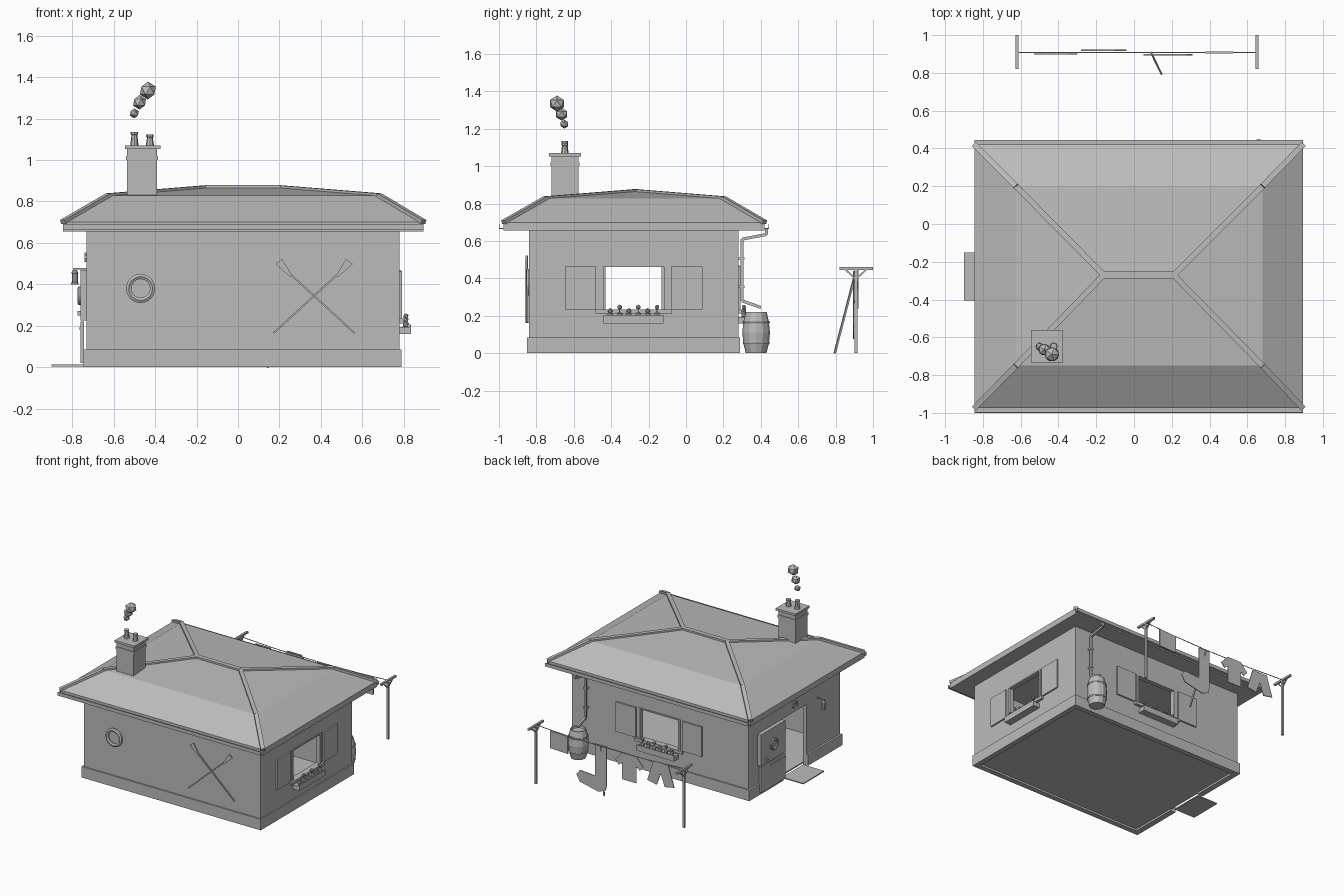
import bpy, bmesh, math
from mathutils import Vector, Matrix

if "Cube" in bpy.data.objects:
    bpy.data.objects.remove(bpy.data.objects["Cube"])

mat = bpy.data.materials.new("plain_grey")
mat.diffuse_color = (0.5, 0.5, 0.5, 1)
mat.use_nodes = True
mat.node_tree.nodes["Principled BSDF"].inputs["Base Color"].default_value = mat.diffuse_color


def finish(name, bm):
    bmesh.ops.recalc_face_normals(bm, faces=bm.faces)
    me = bpy.data.meshes.new(name)
    bm.to_mesh(me)
    bm.free()
    me.materials.append(mat)
    ob = bpy.data.objects.new(name, me)
    bpy.context.collection.objects.link(ob)
    return ob


def box(name, x0, x1, y0, y1, z0, z1):
    bm = bmesh.new()
    m = Matrix.Translation(((x0 + x1) / 2, (y0 + y1) / 2, (z0 + z1) / 2)) @ \
        Matrix.Diagonal((abs(x1 - x0), abs(y1 - y0), abs(z1 - z0), 1))
    bmesh.ops.create_cube(bm, size=1, matrix=m)
    return finish(name, bm)


def beam(name, a, b, w, h):
    """Rectangular bar from a to b."""
    a, b = Vector(a), Vector(b)
    d = b - a
    m = Matrix.Translation((a + b) / 2) @ d.to_track_quat('Y', 'Z').to_matrix().to_4x4() @ \
        Matrix.Diagonal((w, d.length, h, 1))
    bm = bmesh.new()
    bmesh.ops.create_cube(bm, size=1, matrix=m)
    return finish(name, bm)


def lathe(name, profile, loc, sides, axis='Z'):
    """Closed turned shape; profile holds (radius, height) pairs."""
    turn = {'Z': Matrix(), 'Y': Matrix.Rotation(math.pi / 2, 4, 'X'),
            'X': Matrix.Rotation(-math.pi / 2, 4, 'Y')}[axis]
    bm = bmesh.new()
    rings = [[bm.verts.new((r * math.cos(2 * math.pi * i / sides),
                            r * math.sin(2 * math.pi * i / sides), z)) for i in range(sides)]
             for r, z in profile]
    for p, q in zip(rings, rings[1:]):
        for i in range(sides):
            j = (i + 1) % sides
            bm.faces.new((p[i], p[j], q[j], q[i]))
    bm.faces.new(rings[0])
    bm.faces.new(rings[-1])
    bm.transform(Matrix.Translation(loc) @ turn)
    return finish(name, bm)


def ring(name, r0, r1, depth, loc, axis, sides=20):
    """Raised round rim with a sunken middle."""
    return lathe(name, [(r1, 0), (r1, depth * .6), ((r0 + r1) / 2, depth), (r0, depth * .6), (r0, 0.002)],
                 loc, sides, axis)


def plate(name, pts, y, t=0.006):
    """Flat x-z outline with a little thickness in y."""
    bm = bmesh.new()
    f = bm.faces.new([bm.verts.new((x, y - t / 2, z)) for x, z in pts])
    r = bmesh.ops.extrude_face_region(bm, geom=[f])
    bmesh.ops.translate(bm, vec=(0, t, 0), verts=[v for v in r['geom'] if isinstance(v, bmesh.types.BMVert)])
    return finish(name, bm)


def ball(name, loc, r, sub=1):
    bm = bmesh.new()
    bmesh.ops.create_icosphere(bm, subdivisions=sub, radius=r, matrix=Matrix.Translation(loc))
    return finish(name, bm)


# Walls, plinth and floor, with openings cut through
walls = box("walls", -.73, .78, -.84, .28, .08, .66)
plinth = box("plinth", -.745, .79, -.85, .29, 0, .085)
box("floor", -.71, .76, -.82, .26, .015, .025)
cutters = [box("room_cutter", -.70, .75, -.81, .25, -.1, .8),
           box("door_cutter", -.9, -.6, -.43, -.13, -.1, .47),
           box("side_window_cutter", .7, .9, -.455, -.105, .235, .465),
           box("back_window_cutter", -.145, .205, .2, .4, .235, .465)]
for c in cutters:
    c.hide_render = True
    c.hide_viewport = True
for ob, cs in ((walls, cutters), (plinth, cutters[:2])):
    for c in cs:
        md = ob.modifiers.new(c.name, 'BOOLEAN')
        md.operation = 'DIFFERENCE'
        md.solver = 'EXACT'
        md.object = c

# Roof: flat soffit, fascia, steep lower slope, shallow upper slope
X0, X1, Y0, Y1 = -.845, .895, -.975, .42
LOW = [(X0, Y0, .70), (X1, Y0, .70), (X1, Y1, .70), (X0, Y1, .70)]
MID = [(-.625, -.75, .828), (.68, -.75, .828), (.68, .20, .828), (-.625, .20, .828)]
RIDGE = [(-.16, -.27, .866), (.21, -.27, .866)]
bm = bmesh.new()
bot = [bm.verts.new((x, y, .655)) for x, y, z in LOW]
low = [bm.verts.new(p) for p in LOW]
mid = [bm.verts.new(p) for p in MID]
ra, rb = [bm.verts.new(p) for p in RIDGE]
bm.faces.new(bot)
for i in range(4):
    j = (i + 1) % 4
    bm.faces.new((bot[i], bot[j], low[j], low[i]))
    bm.faces.new((low[i], low[j], mid[j], mid[i]))
for f in ((mid[0], mid[1], rb, ra), (mid[1], mid[2], rb), (mid[2], mid[3], ra, rb), (mid[3], mid[0], ra)):
    bm.faces.new(f)
finish("roof", bm)
for i in range(4):
    beam("hip_cap_low", LOW[i], MID[i], .03, .022)
    beam("hip_cap_high", MID[i], RIDGE[0 if i in (0, 3) else 1], .03, .022)
beam("ridge_cap", *RIDGE, .035, .024)

# Gutters along the front and back eaves
for s, y in ((-1, Y0), (1, Y1)):
    box("gutter_floor", X0, X1, y, y + s * .025, .665, .669)
    box("gutter_lip", X0, X1, y + s * .021, y + s * .025, .665, .692)

# Chimney with two pots and smoke
box("chimney_stack", -.535, -.39, -.72, -.575, .76, 1.0)
box("chimney_band", -.54, -.385, -.725, -.57, 1.0, 1.02)
box("chimney_neck", -.535, -.39, -.72, -.575, 1.02, 1.055)
box("chimney_cap", -.545, -.375, -.732, -.562, 1.053, 1.07)
for x, h in ((-.50, .065), (-.425, .053)):
    lathe("chimney_pot", [(.02, 0), (.014, h - .015), (.018, h - .012), (.018, h)], (x, -.648, 1.07), 8)
for x, y, z, r in ((-.50, -.65, 1.225, .024), (-.475, -.665, 1.278, .035), (-.435, -.69, 1.335, .043)):
    ball("smoke_puff", (x, y, z), r)


# Windows with frame, sill, shutters and flower box
def side_box(name, u0, u1, n0, n1, z0, z1):
    box(name, .78 + n0, .78 + n1, u0 - .28, u1 - .28, z0, z1)


def back_box(name, u0, u1, n0, n1, z0, z1):
    box(name, u0 + .03, u1 + .03, .28 + n0, .28 + n1, z0, z1)


for wbox, at in ((side_box, lambda u, n, z: (.78 + n, u - .28, z)),
                 (back_box, lambda u, n, z: (u + .03, .28 + n, z))):
    for s in (-1, 1):
        wbox("window_frame_side", s * .162, s * .18, -.03, .006, .235, .465)
        wbox("shutter", s * .2, s * .368, 0, .012, .235, .465)
    wbox("window_frame_top", -.18, .18, -.03, .006, .46, .47)
    wbox("window_sill", -.205, .205, -.03, .02, .212, .235)
    # open-topped planter
    wbox("planter_base", -.16, .16, 0, .055, .16, .195)
    wbox("planter_rim", -.16, .16, .048, .055, .195, .205)
    for i in range(6):
        u, z = -.125 + i * .05, .228 + .018 * (i % 2)
        beam("flower_stem", at(u, .03, .19), at(u, .03, z), .004, .004)
        ball("flower", at(u, .03, z), .014)
        ball("leaves", at(u, .03, .205), .017)

# Stable door folded open against the wall, porthole and doormat
box("door_lower", -.76, -.742, -.13, .165, .02, .22)
box("door_upper", -.76, -.73, -.13, .165, .226, .47)
ring("door_porthole", .03, .045, .014, (-.76, .015, .345), 'X', 16)
box("door_handle", -.775, -.76, .1, .12, .25, .27)
box("door_hinge_low", -.765, -.76, -.13, .05, .18, .195)
box("doormat", -.90, -.72, -.405, -.15, .004, .012)
for i in range(7):
    a = math.radians(-40 + i * 260 / 7)
    b = math.radians(-40 + (i + 1) * 260 / 7)
    beam("horseshoe", (-.736, -.285 + .025 * math.cos(a), .525 + .025 * math.sin(a)),
         (-.736, -.285 + .025 * math.cos(b), .525 + .025 * math.sin(b)), .01, .01)

# Lantern on a bracket beside the door
beam("lantern_bracket", (-.73, -.56, .475), (-.795, -.56, .475), .008, .008)
lathe("lantern", [(.008, .07), (.018, .055), (.014, .052), (.014, .01), (.018, .008), (.018, 0)],
      (-.787, -.56, .4), 8)

# Lifebuoy and crossed oars on the front wall
ring("lifebuoy", .045, .07, .018, (-.47, -.84, .38), 'Y', 24)
for s in (-1, 1):
    def P(u, z):
        return (.367 + s * u, z)
    y = -.851 - .004 * s
    tail, neck = P(-.195, .165), P(.11, .445)
    beam("oar_shaft", (tail[0], y, tail[1]), (neck[0], y, neck[1]), .008, .008)
    plate("oar_blade", [P(.105, .44), P(.154, .522), P(.186, .498), P(.115, .435)], y)

# Rain barrel and downpipe
lathe("rain_barrel", [(.055, 0), (.068, .05), (.074, .11), (.068, .17), (.056, .22), (.05, .22), (.048, .205)],
      (.66, .375, 0), 12)
for z, r in ((.05, .07), (.16, .071)):
    lathe("barrel_hoop", [(r, 0), (r + .002, .006), (r, .012)], (.66, .375, z), 12)
PIPE = [(.65, .43, .67), (.65, .43, .635), (.65, .30, .61), (.65, .30, .28), (.65, .40, .245)]
for a, b in zip(PIPE, PIPE[1:]):
    beam("downpipe", a, b, .016, .016)
for z in (.35, .5):
    box("pipe_bracket", .637, .663, .28, .312, z, z + .012)

# Washing line: two T-posts, line and prop
LY = .908
for x in (-.62, .65):
    box("line_post", x - .008, x + .008, LY - .008, LY + .008, 0, .45)
    box("line_crossbar", x - .008, x + .008, .82, 1.0, .445, .46)
    for s in (-1, 1):
        beam("line_brace", (x, LY, .395), (x, LY + s * .055, .447), .008, .008)
LINE = [(-.62, .455), (-.3, .44), (.09, .437), (.4, .443), (.65, .455)]
for (a, za), (b, zb) in zip(LINE, LINE[1:]):
    beam("washing_line", (a, LY, za), (b, LY, zb), .004, .004)
beam("line_prop", (.145, .795, 0), (.09, LY, .437), .01, .01)

# Laundry
plate("towel", [(.375, .44), (.525, .445), (.525, .31), (.375, .305)], LY, .012)
plate("stocking", [(.05, .44), (.15, .44), (.15, .19), (.28, .2), (.31, .16),
                   (.28, .11), (.12, .075), (.06, .1), (.05, .15)], LY - .012)
plate("shirt", [(-.10, .445), (-.22, .445), (-.28, .38), (-.25, .345), (-.22, .37), (-.22, .24),
                (-.10, .24), (-.10, .37), (-.07, .345), (-.04, .38)], LY + .012)
plate("shorts", [(-.35, .44), (-.48, .44), (-.53, .28), (-.45, .265), (-.415, .36),
                 (-.38, .265), (-.30, .28)], LY - .008)
